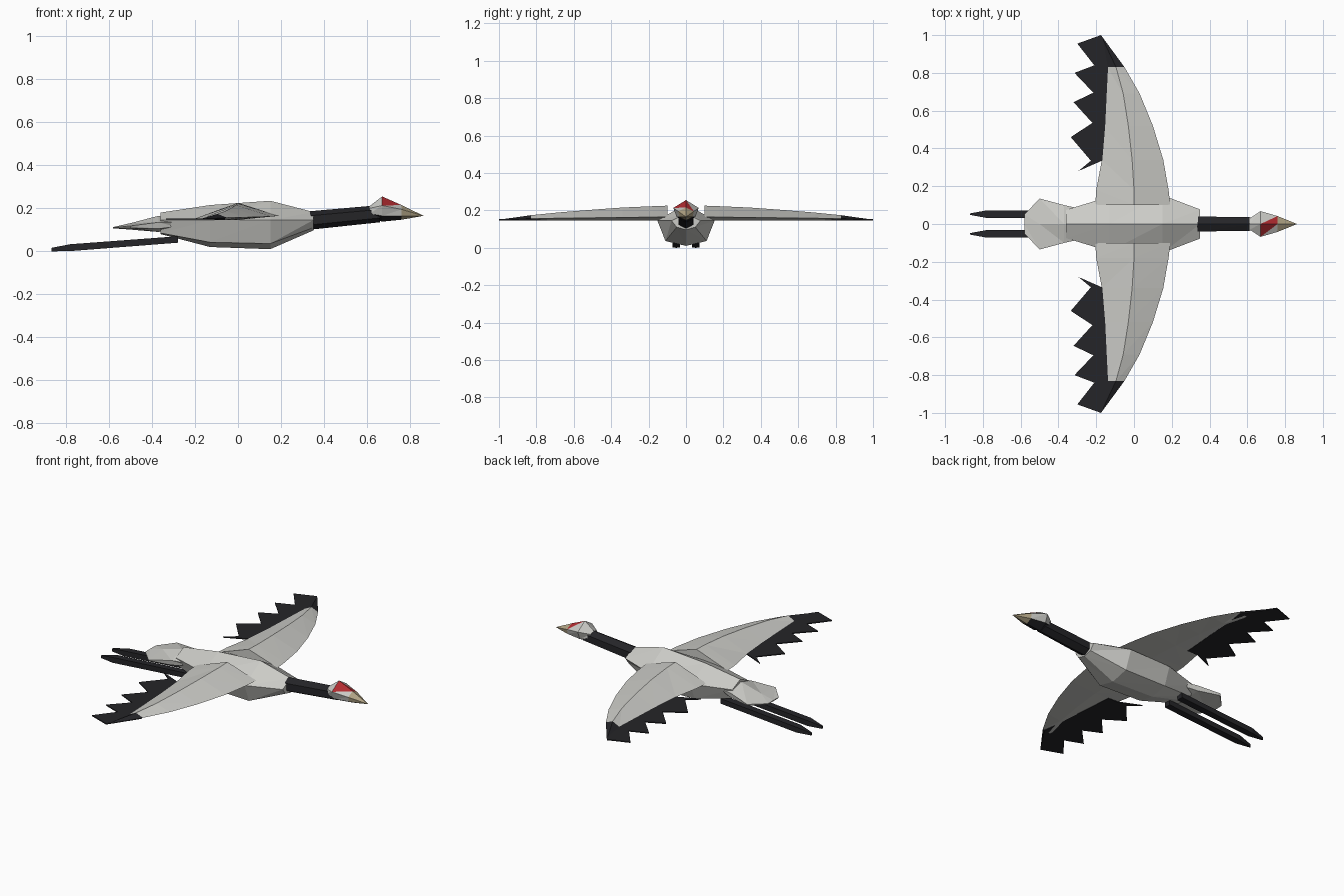
import bpy, bmesh

if "Cube" in bpy.data.objects:
    bpy.data.objects.remove(bpy.data.objects["Cube"])

def mat(name, c):
    m = bpy.data.materials.new(name)
    m.diffuse_color = (*c, 1)
    m.use_nodes = True
    m.node_tree.nodes["Principled BSDF"].inputs["Base Color"].default_value = m.diffuse_color
    return m

BLACK = mat("black", (0.018, 0.018, 0.021))
RED = mat("red", (0.45, 0.025, 0.03))
HORN = mat("horn", (0.45, 0.38, 0.24))
GREY = mat("grey", (0.6, 0.6, 0.57))

def finish(name, bm, mats):
    bmesh.ops.recalc_face_normals(bm, faces=bm.faces)
    me = bpy.data.meshes.new(name)
    bm.to_mesh(me)
    bm.free()
    for m in mats:
        me.materials.append(m)
    ob = bpy.data.objects.new(name, me)
    bpy.context.collection.objects.link(ob)
    return ob

def loft(name, rings, mats=(GREY,), pick=None, tip=None):
    """Skin equal rings with triangles; pick(segment, side, half) gives the material."""
    bm = bmesh.new()
    vs = [[bm.verts.new(p) for p in r] for r in rings]
    n = len(vs[0])

    def face(pts, s, k, h):
        f = bm.faces.new(pts)
        if pick:
            f.material_index = pick(s, k, h)

    for s in range(len(vs) - 1):
        a, b = vs[s], vs[s + 1]
        for k in range(n):
            j = (k + 1) % n
            face((a[k], b[k], b[j]), s, k, 0)
            face((a[k], b[j], a[j]), s, k, 1)
    bm.faces.new(vs[0])
    if tip:
        t = bm.verts.new(tip)
        for k in range(n):
            face((vs[-1][k], vs[-1][(k + 1) % n], t), len(vs) - 1, k, 0)
    else:
        bm.faces.new(vs[-1])
    return finish(name, bm, mats)

def hexring(x, top, wu, zu, wl, zl, bottom):
    # order: top, +y upper, +y lower, bottom, -y lower, -y upper
    return [(x, 0, top), (x, wu, zu), (x, wl, zl), (x, 0, bottom),
            (x, -wl, zl), (x, -wu, zu)]

def mirror(ob):
    m = ob.modifiers.new("mirror", 'MIRROR')
    m.use_axis = (False, True, False)
    m.use_clip = False

# body
loft("body", [hexring(-0.36, 0.18, 0.075, 0.145, 0.05, 0.085, 0.08),
              hexring(-0.13, 0.215, 0.145, 0.145, 0.105, 0.042, 0.02),
              hexring(0.15, 0.235, 0.153, 0.145, 0.11, 0.036, 0.01),
              hexring(0.35, 0.183, 0.077, 0.145, 0.05, 0.11, 0.097)])

# tail fan
loft("tail", [hexring(-0.29, 0.145, 0.082, 0.135, 0.07, 0.115, 0.105),
              hexring(-0.37, 0.165, 0.1, 0.135, 0.095, 0.105, 0.09),
              hexring(-0.50, 0.131, 0.135, 0.118, 0.13, 0.108, 0.101),
              hexring(-0.58, 0.113, 0.05, 0.112, 0.05, 0.108, 0.107)])

# neck
loft("neck", [hexring(0.33, 0.186, 0.04, 0.165, 0.04, 0.122, 0.1),
              hexring(0.66, 0.215, 0.035, 0.195, 0.035, 0.155, 0.135)], (BLACK,))

# head: red crown, dark throat, horn beak
def head_colour(s, k, h):
    if s == 2:
        return 3
    if s == 1 and (k, h) in ((0, 0), (5, 1)):
        return 2
    return 1 if k in (2, 3) else 0

loft("head_and_beak", [hexring(0.612, 0.21, 0.03, 0.2, 0.03, 0.175, 0.16),
                       hexring(0.67, 0.255, 0.068, 0.213, 0.05, 0.165, 0.138),
                       hexring(0.76, 0.215, 0.042, 0.195, 0.035, 0.165, 0.147)],
     (GREY, BLACK, RED, HORN), head_colour, (0.863, 0, 0.165))

# wings: diamond sections (y, leading x, ridge x, trailing x, top z, edge z)
sections = [(0.10, 0.192, 0.0, -0.205, 0.225, 0.165),
            (0.18, 0.183, 0.0, -0.20, 0.222, 0.164),
            (0.34, 0.155, -0.01, -0.17, 0.215, 0.162),
            (0.52, 0.10, -0.03, -0.155, 0.202, 0.16),
            (0.69, 0.03, -0.057, -0.147, 0.188, 0.158),
            (0.83, -0.05, -0.095, -0.14, 0.174, 0.156)]

def wing_ring(y, le, mid, te, top, edge):
    return [(le, y, edge), (mid, y, top), (te, y, 0.152), (mid, y, 0.146)]

mirror(loft("wings", [wing_ring(*s) for s in sections]))
mirror(loft("wing_tips", [wing_ring(*sections[-1])], (BLACK,), None, (-0.175, 1.0, 0.15)))

# flight feathers: thin jagged sheet
outline = [(-0.06, 0.83), (-0.175, 1.0), (-0.30, 0.955), (-0.21, 0.84), (-0.315, 0.80),
           (-0.215, 0.695), (-0.32, 0.645), (-0.22, 0.535), (-0.335, 0.46),
           (-0.228, 0.335), (-0.295, 0.28), (-0.17, 0.335), (-0.10, 0.335)]
bm = bmesh.new()
f = bm.faces.new([bm.verts.new((x, y, 0.147)) for x, y in outline])
ext = bmesh.ops.extrude_face_region(bm, geom=[f])
bmesh.ops.translate(bm, vec=(0, 0, 0.006),
                    verts=[v for v in ext["geom"] if isinstance(v, bmesh.types.BMVert)])
mirror(finish("flight_feathers", bm, (BLACK,)))

# trailing legs
def leg_ring(x, z, w, h):
    return [(x, 0.052 + a * w, z + b * h) for a, b in ((1, 1), (1, -1), (-1, -1), (-1, 1))]

mirror(loft("legs", [leg_ring(-0.28, 0.055, 0.02, 0.015),
                     leg_ring(-0.78, 0.017, 0.02, 0.016),
                     leg_ring(-0.868, 0.008, 0.004, 0.008)], (BLACK,)))
